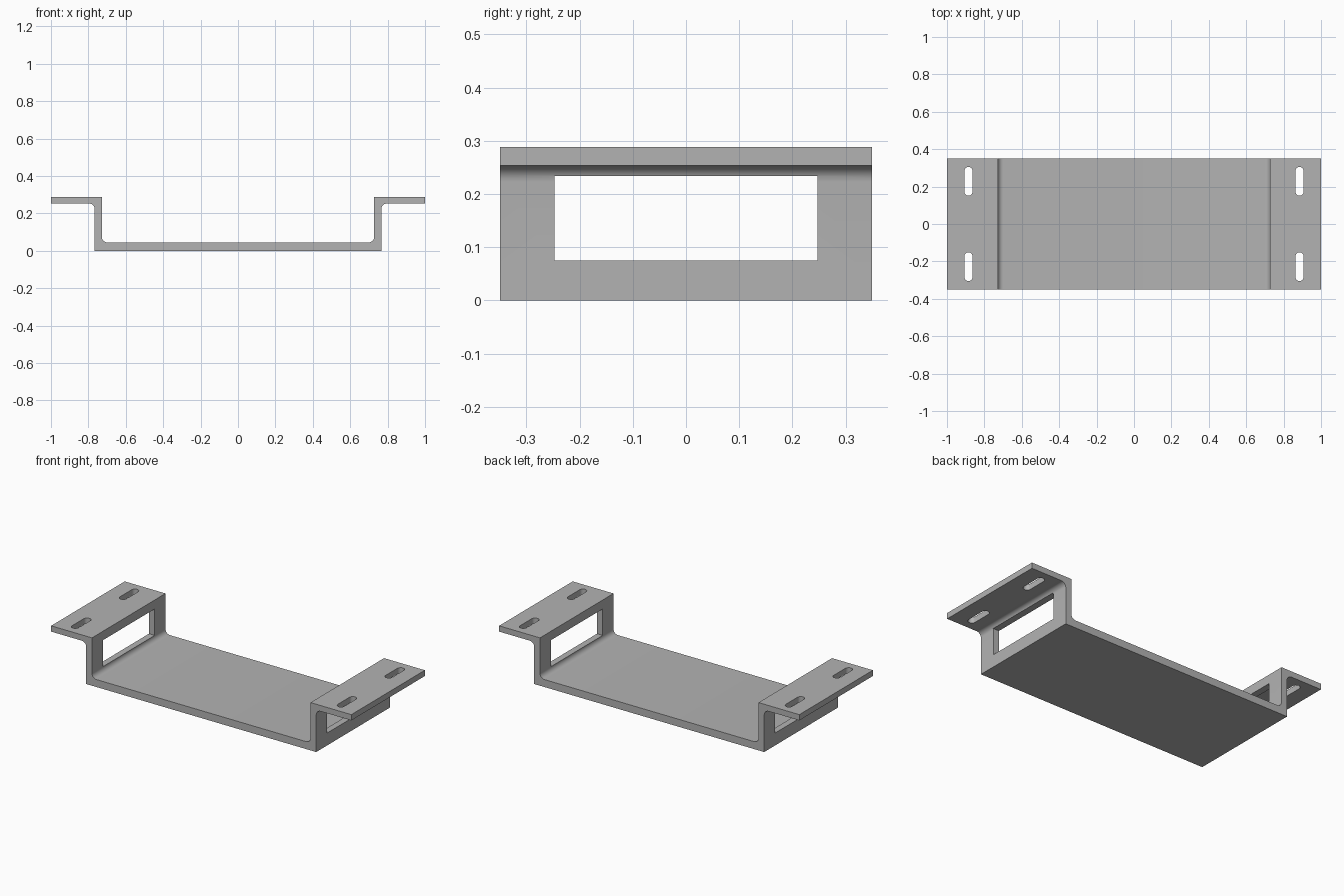
import bpy, bmesh, math
from mathutils import Vector

cube = bpy.data.objects.get("Cube")
if cube:
    bpy.data.objects.remove(cube, do_unlink=True)

HALF_DEPTH = 0.35
HEIGHT = 0.288
FLANGE_Z = 0.253
FLOOR_Z = 0.045
WALL_IN, WALL_OUT = 0.728, 0.766
FILLET = 0.03

steel = bpy.data.materials.new("bracket_grey")
steel.use_nodes = True
grey = (0.45, 0.45, 0.45, 1)
steel.diffuse_color = grey
steel.node_tree.nodes["Principled BSDF"].inputs["Base Color"].default_value = grey


def arc(cx, cz, r, start, end, steps=8):
    angles = [math.radians(start + (end - start) * i / steps) for i in range(steps + 1)]
    return [(cx + r * math.cos(a), cz + r * math.sin(a)) for a in angles]


def prism(name, points, direction):
    """Extrude a closed loop of 3D points into a solid object."""
    bm = bmesh.new()
    face = bm.faces.new([bm.verts.new(p) for p in points])
    grown = bmesh.ops.extrude_face_region(bm, geom=[face])["geom"]
    moved = [v for v in grown if isinstance(v, bmesh.types.BMVert)]
    bmesh.ops.translate(bm, verts=moved, vec=Vector(direction))
    bmesh.ops.recalc_face_normals(bm, faces=bm.faces[:])
    mesh = bpy.data.meshes.new(name)
    bm.to_mesh(mesh)
    bm.free()
    mesh.materials.append(steel)
    obj = bpy.data.objects.new(name, mesh)
    bpy.context.collection.objects.link(obj)
    return obj


# Hat-shaped bracket: half profile from bottom to top, mirrored across x
half = [(WALL_OUT, 0)]
half += arc(WALL_OUT + FILLET, FLANGE_Z - FILLET, FILLET, 180, 90)
half += [(1, FLANGE_Z), (1, HEIGHT), (WALL_IN, HEIGHT)]
half += arc(WALL_IN - FILLET, FLOOR_Z + FILLET, FILLET, 0, -90)
profile = half + [(-x, z) for x, z in reversed(half)]
bracket = prism("mounting_bracket", [(x, -HALF_DEPTH, z) for x, z in profile],
                (0, 2 * HALF_DEPTH, 0))

# Rectangular window through both upright walls
window = [(-0.9, y, z) for y, z in
          [(-0.247, 0.075), (0.247, 0.075), (0.247, 0.234), (-0.247, 0.234)]]
cutters = [prism("window_cutter", window, (1.8, 0, 0))]

# Rounded slots through the flanges
R, REACH = 0.022, 0.055
for sx in (-1, 1):
    for sy in (-1, 1):
        outline = arc(0, REACH, R, 0, 180, 12) + arc(0, -REACH, R, 180, 360, 12)
        ring = [(sx * 0.885 + x, sy * 0.228 + y, 0.24) for x, y in outline]
        cutters.append(prism("slot_cutter", ring, (0, 0, 0.1)))

bpy.context.view_layer.objects.active = bracket
bracket.select_set(True)
for cutter in cutters:
    cutter.hide_render = True
    mod = bracket.modifiers.new("cut", "BOOLEAN")
    mod.operation = "DIFFERENCE"
    mod.solver = "EXACT"
    mod.object = cutter
    bpy.ops.object.modifier_apply(modifier=mod.name)
    bpy.data.objects.remove(cutter, do_unlink=True)

bpy.ops.object.shade_smooth_by_angle(angle=math.radians(30))
